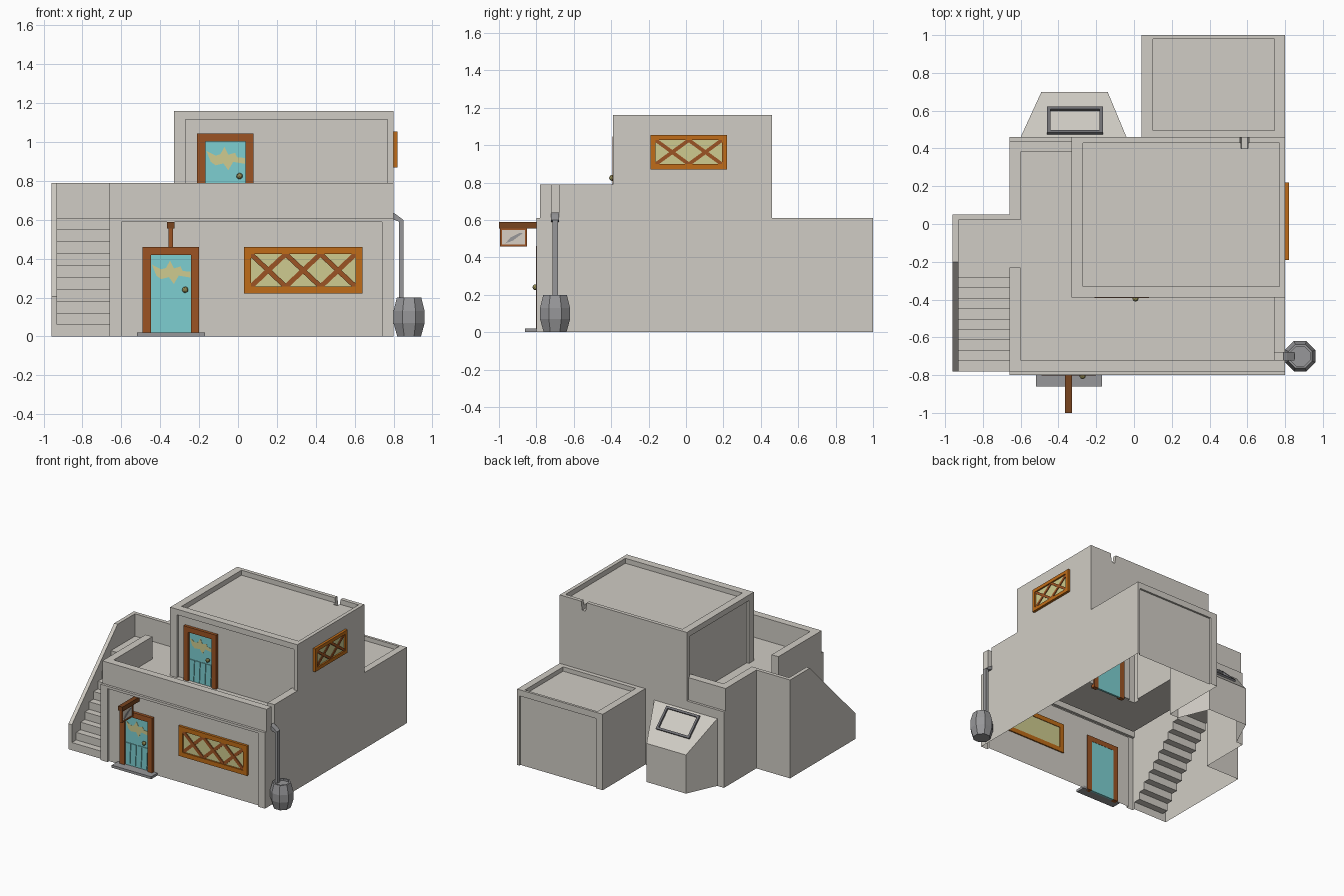
import bpy, bmesh, math
from mathutils import Vector

if "Cube" in bpy.data.objects:
    bpy.data.objects.remove(bpy.data.objects["Cube"])


def mat(name, rgb):
    m = bpy.data.materials.new(name)
    m.diffuse_color = (*[(c / 255) ** 2.2 for c in rgb], 1)
    m.use_nodes = True
    m.node_tree.nodes["Principled BSDF"].inputs["Base Color"].default_value = m.diffuse_color
    return m


WALL = mat("plaster", (207, 203, 195))
GREY = mat("grey_metal", (150, 150, 152))
DARK = mat("dark_grey", (112, 112, 116))
BROWN = mat("brown_wood", (155, 84, 40))
BEAM = mat("dark_wood", (120, 70, 36))
ORANGE = mat("orange_wood", (190, 108, 30))
GLASS = mat("pale_yellow", (205, 202, 142))
TEAL = mat("teal_paint", (124, 206, 208))
BRASS = mat("brass", (150, 142, 88))
PALE = mat("pale_board", (214, 206, 194))


def finish(name, bm, material):
    bmesh.ops.recalc_face_normals(bm, faces=bm.faces)
    me = bpy.data.meshes.new(name)
    bm.to_mesh(me)
    bm.free()
    me.materials.append(material)
    ob = bpy.data.objects.new(name, me)
    bpy.context.collection.objects.link(ob)
    return ob


def prism(name, axis, pts, a, b, material):
    """Extrude a 2D outline along an axis (x: pts are y,z / y: x,z / z: x,y)."""
    place = {'x': lambda p, t: (t, p[0], p[1]),
             'y': lambda p, t: (p[0], t, p[1]),
             'z': lambda p, t: (p[0], p[1], t)}[axis]
    bm = bmesh.new()
    lo = [bm.verts.new(place(p, a)) for p in pts]
    hi = [bm.verts.new(place(p, b)) for p in pts]
    bm.faces.new(lo)
    bm.faces.new(hi)
    for i in range(len(pts)):
        j = (i + 1) % len(pts)
        bm.faces.new((lo[i], lo[j], hi[j], hi[i]))
    return finish(name, bm, material)


def rect(u0, u1, v0, v1):
    return [(u0, v0), (u1, v0), (u1, v1), (u0, v1)]


def box(name, x0, x1, y0, y1, z0, z1, material=WALL):
    return prism(name, 'z', rect(x0, x1, y0, y1), z0, z1, material)


def boolean(ob, tool, op):
    m = ob.modifiers.new("b", 'BOOLEAN')
    m.operation, m.solver, m.object = op, 'EXACT', tool
    bpy.context.view_layer.update()
    me = bpy.data.meshes.new_from_object(ob.evaluated_get(bpy.context.evaluated_depsgraph_get()))
    ob.modifiers.clear()
    ob.data = me
    bpy.data.objects.remove(tool)


# Upper storey with roof recess and sunken wall panels
house = box("house_shell", -.33, .80, -.39, .46, .5, 1.16)


def add(*b):
    boolean(house, box("add", *b), 'UNION')


def cut(*b):
    boolean(house, box("cut", *b), 'DIFFERENCE')


cut(-.27, .77, -.33, .43, 1.12, 1.3)
cut(-.27, .77, -.5, -.37, .55, 1.115)
cut(-.5, -.31, -.33, .43, .55, 1.115)
boolean(house, prism("notch", 'y', [(.57, 1.09), (.60, 1.09), (.63, 1.3), (.54, 1.3)], .40, .6, WALL),
        'DIFFERENCE')

# Ground floor and rear room
add(-.66, .80, -.80, .46, 0, .61)
add(.04, .80, .40, 1.0, 0, .61)
cut(.10, .745, .495, .98, .575, .8)
cut(.10, .78, .985, 1.1, -.1, .56)
cut(-.60, .74, -.9, -.78, -.1, .59)

# Terrace parapets
add(-.66, .80, -.78, -.72, .5, .79)
add(.74, .80, -.75, -.30, .5, .79)
add(-.66, -.60, -.75, -.23, .5, .79)
add(-.66, -.60, .02, .44, .5, .79)
add(-.63, -.20, .38, .44, .5, .79)
cut(.70, .9, -.72, -.68, .625, .9)

# Staircase with landing
stair = [(-.78, 0)]
for i in range(10):
    stair += [(-.78 + .055 * i, .061 * (i + 1)), (-.78 + .055 * (i + 1), .061 * (i + 1))]
stair = stair[:-1] + [(.05, .61), (.05, 0)]
boolean(house, prism("stair", 'x', stair, -.95, -.63, WALL), 'UNION')
side = [(-.78, 0), (-.78, .205), (-.20, .79), (.05, .79), (.05, 0)]
boolean(house, prism("stair_side", 'x', side, -.96, -.93, WALL), 'UNION')
add(-.94, -.60, .02, .05, .5, .79)

# Rear bay with sloping top
slope = .23 / .24
bm = bmesh.new()
bay = [bm.verts.new((x, y, z)) for y, xs in ((.40, (-.6275, -.015)), (.70, (-.49, -.14)))
       for x in xs for z in (0, .54 - (y - .46) * slope)]
bmesh.ops.convex_hull(bm, input=bay)
bmesh.ops.dissolve_limit(bm, angle_limit=.01, verts=bm.verts, edges=bm.edges)
boolean(house, finish("bay", bm, WALL), 'UNION')

# The house is open underneath
bm = bmesh.new()
bm.from_mesh(house.data)
under = [f for f in bm.faces if all(v.co.z < .001 for v in f.verts)]
bmesh.ops.delete(bm, geom=under, context='FACES')
bm.to_mesh(house.data)
bm.free()

# Skylight frame lying on the bay slope
for n, x0, x1, y0, y1 in (("left", -.46, -.443, -.095, .095), ("right", -.182, -.165, -.095, .095),
                          ("top", -.443, -.182, -.095, -.078), ("bottom", -.443, -.182, .078, .095)):
    ob = box("skylight_frame_" + n, x0, x1, y0, y1, -.01, .015, DARK)
    ob.location = (0, .5425, .54 - .0825 * slope)
    ob.rotation_euler.x = -math.atan(slope)


def frame(name, axis, u0, u1, v0, v1, w, a, b, material, sill=True):
    prism(name + "_left", axis, rect(u0, u0 + w, v0, v1), a, b, material)
    prism(name + "_right", axis, rect(u1 - w, u1, v0, v1), a, b, material)
    prism(name + "_top", axis, rect(u0 + w, u1 - w, v1 - w, v1), a, b, material)
    if sill:
        prism(name + "_bottom", axis, rect(u0 + w, u1 - w, v0, v0 + w), a, b, material)


def strip(p, q, w):
    p, q = Vector(p), Vector(q)
    d = (q - p).normalized()
    n = Vector((-d.y, d.x)) * w / 2
    return [p - n, q - n, q + n, p + n]


def window(name, axis, u0, u1, v0, v1, w, cells, s, out):
    """Framed pane with a row of crossed bars; s is the wall plane, out the outward sign."""
    frame(name + "_frame", axis, u0, u1, v0, v1, w, s - .01 * out, s + .02 * out, ORANGE)
    prism(name + "_pane", axis, rect(u0 + .01, u1 - .01, v0 + .01, v1 - .01), s - .005 * out, s + .008 * out, GLASS)
    c = (u1 - u0 - 2 * w) / cells
    for i in range(cells):
        a, b = u0 + w + c * i, u0 + w + c * (i + 1)
        for k, (p, q) in enumerate((((a, v0 + w), (b, v1 - w)), ((a, v1 - w), (b, v0 + w)))):
            prism(f"{name}_bar_{i}_{k}", axis, strip(p, q, w * .7), s, s + (.014 + .002 * k) * out, BROWN)


window("front_window", 'y', .03, .64, .22, .46, .036, 3, -.78, -1)
window("side_window", 'x', -.19, .22, .87, 1.055, .028, 2, .80, 1)

# Doors: frame, leaf, lower slats, painted splash and knob
SPLASH = [(-.098, .045), (-.05, .02), (-.025, .028), (-.005, .065), (.015, .025), (.05, .035), (.06, .012),
          (.10, .008), (.10, -.022), (.04, -.012), (.015, -.055), (-.01, -.02), (-.05, -.03), (-.075, -.012)]


def door(name, cx, y, z):
    frame(name + "_frame", 'y', cx - .145, cx + .145, z, z + .46, .042, y + .01, y - .023, BROWN, False)
    prism(name + "_leaf", 'y', rect(cx - .104, cx + .104, z, z + .42), y + .008, y - .008, TEAL)
    for i in range(4):
        x = cx - .075 + .05 * i
        prism(f"{name}_slat_{i}", 'y', [(x - .014, z + .03), (x + .014, z + .03), (x + .021, z + .2),
                                        (x - .021, z + .2)], y, y - .014, TEAL)
    prism(name + "_splash", 'y', [(cx + u, z + .325 + v) for u, v in SPLASH], y - .007, y - .010, GLASS)
    bm = bmesh.new()
    bmesh.ops.create_icosphere(bm, subdivisions=2, radius=.016)
    knob = finish(name + "_knob", bm, BRASS)
    knob.location = (cx + .073, y - .025, z + .24)


door("lower_door", -.345, -.78, 0)
door("upper_door", -.065, -.37, .585)
box("door_step", -.52, -.17, -.86, -.78, 0, .02, GREY)

# Hanging sign on a bracket
box("sign_beam", -.365, -.327, -1.0, -.78, .555, .59, BEAM)
frame("sign_frame", 'x', -.995, -.85, .457, .557, .011, -.357, -.335, BROWN)
box("sign_board", -.352, -.340, -.99, -.855, .462, .55, PALE)
prism("sign_blade", 'x', [(-.965, .475), (-.925, .49), (-.872, .53), (-.89, .53), (-.94, .505)],
      -.355, -.337, GREY)

# Drain pipe from terrace to barrel
prism("drain_spout", 'y', [(.79, .605), (.79, .64), (.81, .63), (.85, .60), (.83, .59)], -.722, -.678, GREY)
box("drain_pipe", .828, .852, -.715, -.685, .17, .60, GREY)

# Eight-sided water barrel
bm = bmesh.new()
rings = []
for r, z in ((.066, 0), (.087, .07), (.087, .13), (.068, .2), (.055, .2), (.055, .185)):
    rings.append([bm.verts.new((.88 + r * math.cos(math.pi * (k + .5) / 4),
                                -.70 + r * math.sin(math.pi * (k + .5) / 4), z)) for k in range(8)])
for lo, hi in zip(rings, rings[1:]):
    for k in range(8):
        bm.faces.new((lo[k], lo[k - 1], hi[k - 1], hi[k]))
bm.faces.new(rings[0])
bm.faces.new(rings[-1])
finish("water_barrel", bm, GREY)
